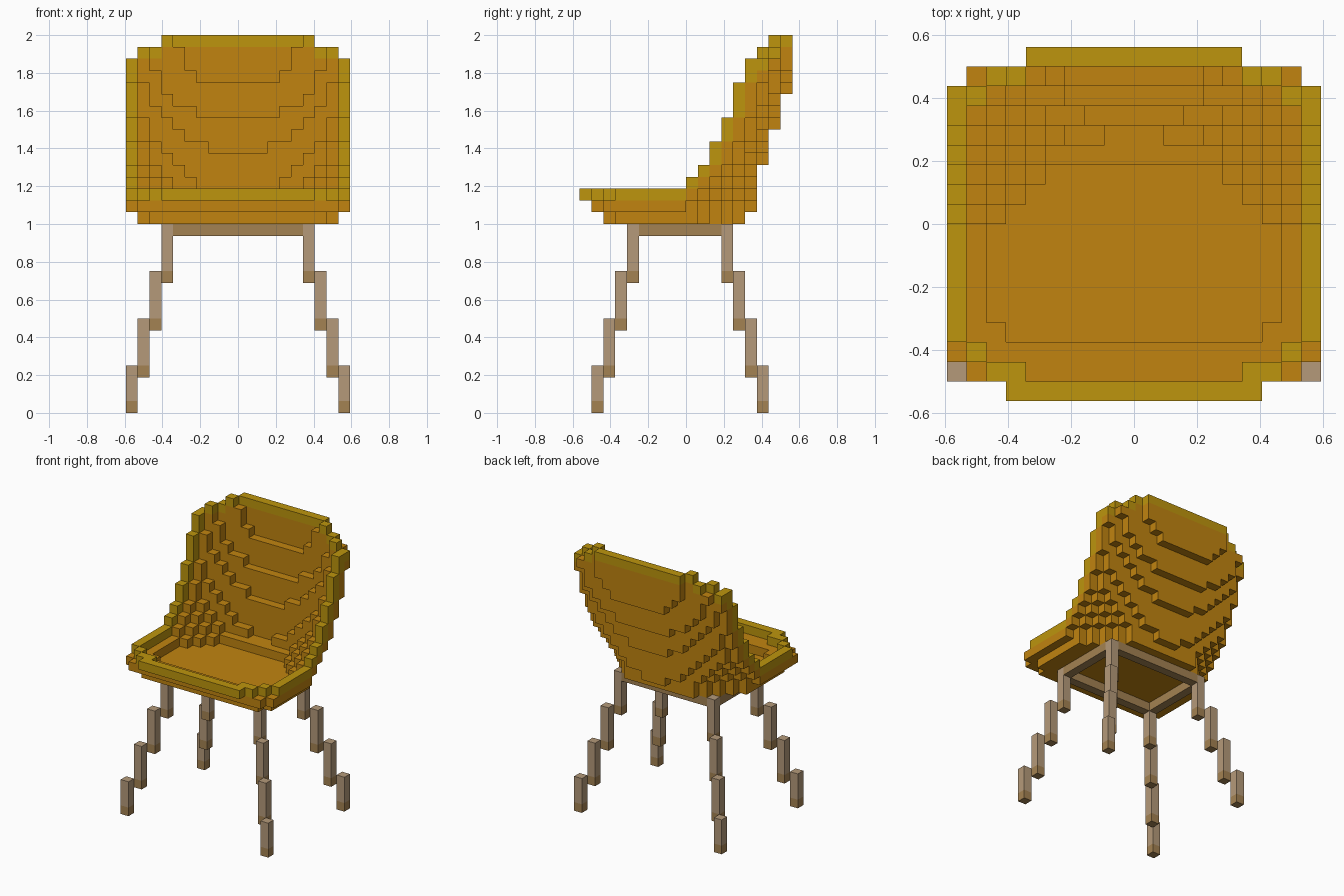
import bpy
import bmesh
from mathutils import Vector

cube = bpy.data.objects.get("Cube")
if cube:
    bpy.data.objects.remove(cube, do_unlink=True)

UNIT = 1 / 16                      # edge of one block
CENTRE = Vector((9.5, 9, 0))       # block grid centre


def make_material(name, colour):
    mat = bpy.data.materials.new(name)
    mat.use_nodes = True
    mat.diffuse_color = (*colour, 1)
    mat.node_tree.nodes["Principled BSDF"].inputs["Base Color"].default_value = (*colour, 1)
    return mat


orange = make_material("shell orange", (0.533, 0.231, 0.005))
olive = make_material("rim olive", (0.509, 0.301, 0.004))
tan = make_material("leg tan", (0.462, 0.323, 0.195))
brown = make_material("joint brown", (0.371, 0.223, 0.084))


def build_blocks(name, blocks):
    """Skin a {(x, y, z): material} block set, keeping only the outer faces."""
    bm = bmesh.new()
    mats = list(dict.fromkeys(blocks.values()))
    corners = {}

    def vert(p):
        key = tuple(round(c) for c in p)
        if key not in corners:
            corners[key] = bm.verts.new((Vector(key) - CENTRE) * UNIT)
        return corners[key]

    for cell, mat in blocks.items():
        for axis in range(3):
            u, v = Vector(), Vector()
            u[(axis + 1) % 3] = v[(axis + 2) % 3] = 1
            for side in (0, 1):
                beside = list(cell)
                beside[axis] += 1 if side else -1
                if tuple(beside) in blocks:
                    continue
                p = Vector(cell)
                p[axis] += side
                ring = [p, p + u, p + u + v, p + v]
                face = bm.faces.new([vert(q) for q in (ring if side else ring[::-1])])
                face.material_index = mats.index(mat)
    mesh = bpy.data.meshes.new(name)
    bm.to_mesh(mesh)
    bm.free()
    for mat in mats:
        mesh.materials.append(mat)
    obj = bpy.data.objects.new(name, mesh)
    bpy.context.collection.objects.link(obj)
    return obj


# Backrest contours: depth -> (lowest layer, half widths going up)
CONTOURS = {
    9: (17, (7, 8, 9)),
    10: (17, (6, 7, 8, 9)),
    11: (17, (5, 6, 7, 8, 9)),
    12: (17, (4, 5, 6, 7, 8, 8, 9)),
    13: (18, (4, 5, 6, 7, 7, 8, 8, 9)),
    14: (18, (1, 3, 4, 5, 6, 7, 7, 8, 8, 8, 9)),
    15: (22, (2, 4, 5, 6, 7, 7, 8)),
    16: (25, (3, 5, 6, 6, 7)),
    17: (28, (3, 4, 4, 5)),
}
SEAT, TOP = 16, 31


def inner_depth(d, z):
    """Depth of the inner surface at half width d and layer z."""
    depth = 8
    for y, (start, widths) in CONTOURS.items():
        if z >= start and d <= widths[min(z - start, len(widths) - 1)]:
            depth = y
    return depth


def outer_depth(d, z):
    """Depth of the outer surface, overlapping the next step by one block."""
    if z == SEAT:
        return inner_depth(d, z + 1) + 1
    if z == TOP:
        return inner_depth(d, z)
    depth = max(inner_depth(d, z), inner_depth(d, z + 1))
    if z < TOP - 1:
        depth = max(depth, inner_depth(max(d - 1, 0), z))
    return depth


shell = {}


def add_shell(d, y, z, mat):
    shell[9 + d, y, z] = shell[9 - d, y, z] = mat


# Seat pan floor
for d in range(9):
    for y in range(3 if d == 8 else 2, outer_depth(d, SEAT) + 1):
        add_shell(d, y, SEAT, orange)

# Seat pan wall around the recessed floor
for d in range(10):
    for y in range(2 if d == 9 else 1, outer_depth(d, 17) + 1):
        recess = 6 if y == 3 else 7
        if not (3 <= y < max(inner_depth(d, 17), 9) and d <= recess):
            add_shell(d, y, 17, orange)

# Raised front and side rim
for d in range(7):
    add_shell(d, 0, 18, olive)
for d, y in ((6, 1), (7, 1), (8, 2)):
    add_shell(d, y, 18, olive)
for y in range(3, 9):
    add_shell(9, y, 18, olive)

# Curved backrest with its edge rim
for z in range(18, TOP + 1):
    half = {TOP: 6, TOP - 1: 8}.get(z, 9)
    for d in range(half + 1):
        front = inner_depth(d, z)
        for y in range(front, outer_depth(d, z) + 1):
            edge = (z == TOP or (d == 9 and (y == front or z == TOP - 2))
                    or (z == TOP - 1 and d >= 7 and y == front))
            add_shell(d, y, z, olive if edge else orange)
build_blocks("seat_shell", shell)

# Four splayed, stepped legs with a darker foot on every segment
for side, right in (("left", False), ("right", True)):
    for end, back in (("front", False), ("back", True)):
        leg = {}
        for k in range(4):
            x = k if right else 18 - k
            y = 15 - k if back else 1 + k
            low = max(4 * k - 1, 0)
            for z in range(low, 4 * k + 4):
                leg[x, y, z] = brown if z == low else tan
        build_blocks(f"{end}_{side}_leg", leg)

# Rails joining the legs under the seat
rails = {}
for x in range(4, 15):
    rails[x, 4, 15] = rails[x, 12, 15] = brown
for y in range(5, 12):
    rails[3, y, 15] = rails[15, y, 15] = brown
build_blocks("under_frame", rails)
